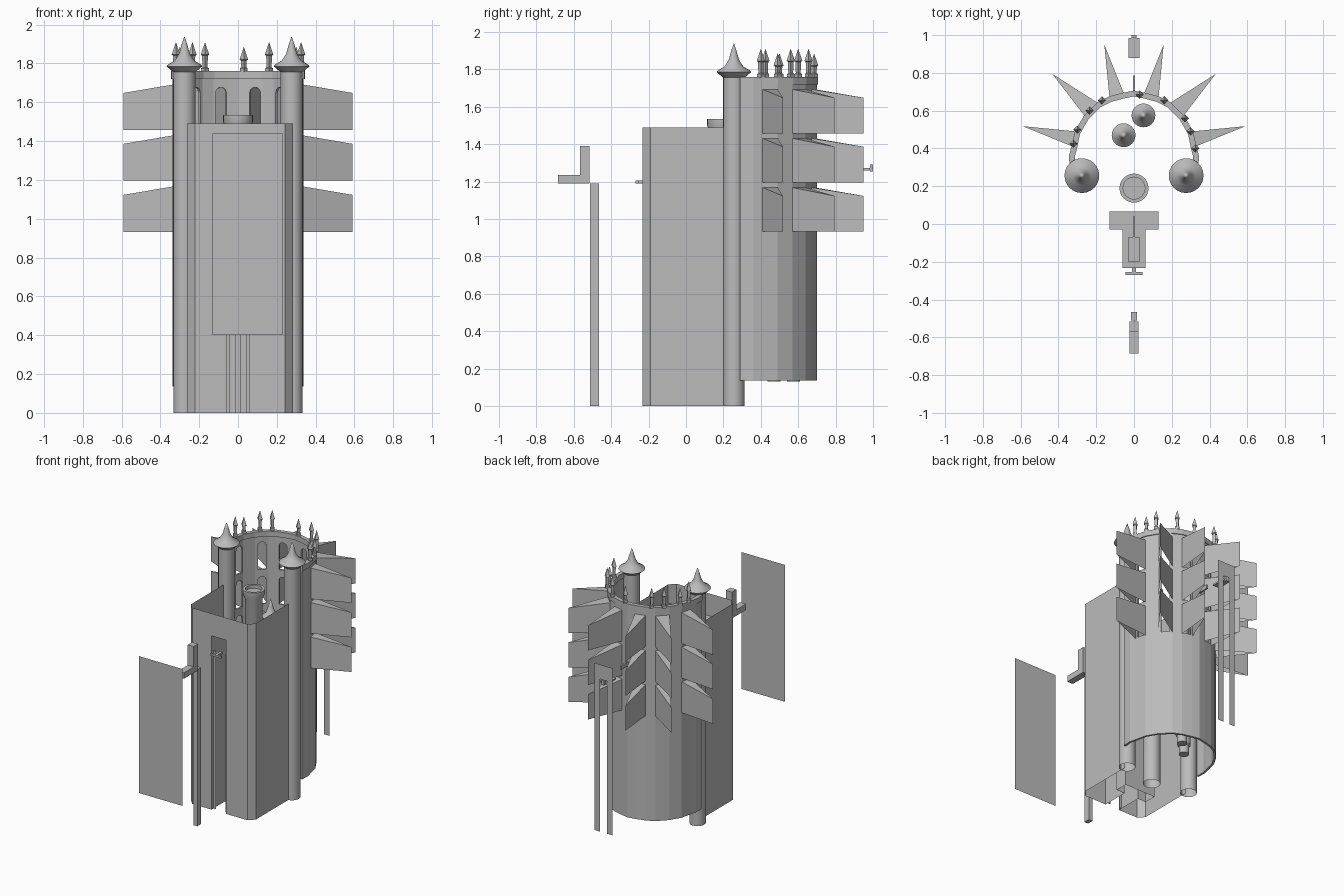
import bpy, bmesh, math
from mathutils import Vector

cube = bpy.data.objects.get("Cube")
if cube:
    bpy.data.objects.remove(cube, do_unlink=True)

stone = bpy.data.materials.new("grey stone")
stone.use_nodes = True
GREY = (0.5, 0.5, 0.5, 1)
stone.diffuse_color = GREY
stone.node_tree.nodes["Principled BSDF"].inputs["Base Color"].default_value = GREY


def finish(bm, name, smooth=False):
    bmesh.ops.recalc_face_normals(bm, faces=bm.faces)
    mesh = bpy.data.meshes.new(name)
    bm.to_mesh(mesh)
    bm.free()
    mesh.materials.append(stone)
    ob = bpy.data.objects.new(name, mesh)
    bpy.context.collection.objects.link(ob)
    if smooth:
        bpy.ops.object.select_all(action='DESELECT')
        ob.select_set(True)
        bpy.context.view_layer.objects.active = ob
        bpy.ops.object.shade_smooth_by_angle(angle=math.radians(35))
    return ob


def box(name, x, y, z):
    bm = bmesh.new()
    bmesh.ops.create_cube(bm, size=1)
    for v in bm.verts:
        v.co = [r[0] + (c + 0.5) * (r[1] - r[0]) for r, c in zip((x, y, z), v.co)]
    return finish(bm, name)


def lathe(name, x, y, profile, sides=24, smooth=True):
    bm = bmesh.new()
    vs = [bm.verts.new((r, 0, z)) for r, z in profile]
    edges = [bm.edges.new(p) for p in zip(vs, vs[1:])]
    bmesh.ops.spin(bm, geom=vs + edges, cent=(0, 0, 0), axis=(0, 0, 1),
                   angle=math.tau, steps=sides)
    bmesh.ops.remove_doubles(bm, verts=bm.verts, dist=0.0005)
    bmesh.ops.translate(bm, verts=bm.verts, vec=(x, y, 0))
    return finish(bm, name, smooth)


def sheet(bm, path, z0, z1):
    """Upright thin wall along a plan path."""
    for a, b in zip(path, path[1:]):
        bm.faces.new([bm.verts.new((*p, z)) for p, z in
                      ((a, z0), (b, z0), (b, z1), (a, z1))])


def slab(bm, plan, z0, z1):
    """Closed prism over a plan outline."""
    f = bm.faces.new([bm.verts.new((x, y, z0)) for x, y in plan])
    ext = bmesh.ops.extrude_face_region(bm, geom=[f])
    bmesh.ops.translate(bm, vec=(0, 0, z1 - z0),
                        verts=[v for v in ext["geom"] if isinstance(v, bmesh.types.BMVert)])


def mirror(path):
    return [(-x, y) for x, y in path]


# Front hall: chamfered sheet wall with a doorway leading to a T-shaped chamber
L, R, F, SLOT, DOOR = -0.262, 0.283, -0.232, 0.06, 1.32
bm = bmesh.new()
sheet(bm, [(L, 0.24), (L, -0.19), (L + 0.04, F), (-SLOT, F)], 0, 1.49)
sheet(bm, [(SLOT, F), (R - 0.04, F), (R, -0.19), (R, 0.24)], 0, 1.49)
sheet(bm, [(-SLOT, F), (SLOT, F)], DOOR, 1.49)
half = [(SLOT, F), (SLOT, -0.03), (0.13, -0.03), (0.13, 0.065)]
chamber = half + mirror(half)[::-1]
sheet(bm, chamber, 0, DOOR)
bm.faces.new([bm.verts.new((x, y, DOOR)) for x, y in chamber])
bmesh.ops.remove_doubles(bm, verts=bm.verts, dist=0.0005)
finish(bm, "front_hall", True)

# Doorway fittings
box("door_lintel_block", (-0.03, 0.03), (-0.2, -0.07), (DOOR, DOOR + 0.01))
box("door_ridge", (-0.005, 0.005), (-0.07, 0.04), (DOOR, DOOR + 0.01))
box("door_handle_stem", (-0.01, 0.01), (-0.255, -0.2), (1.19, 1.205))
box("door_handle_bar", (-0.045, 0.045), (-0.27, -0.255), (1.19, 1.205))
for s in (-1, 1):
    box("door_jamb", sorted((s * 0.04, s * 0.06)), (-0.21, -0.205), (0, 1.2))

# Two corner columns with flared spires
for s in (-1, 1):
    lathe("corner_column", s * 0.276, 0.256,
          [(0.057, 0), (0.057, 1.755), (0.092, 1.785), (0.088, 1.792),
           (0.05, 1.815), (0.028, 1.85), (0.014, 1.9), (0, 1.94)])

# Round turret and two inner spired towers
lathe("round_turret", 0, 0.19,
      [(0.06, 0), (0.06, 1.46), (0.077, 1.5), (0.077, 1.535), (0.058, 1.535),
       (0.058, 1.51), (0, 1.51)])
for x, y, top in ((-0.055, 0.47, 1.34), (0.05, 0.575, 1.34)):
    lathe("inner_tower", x, y,
          [(0, 0.13), (0.035, 0.13), (0.035, 0.19), (0.045, 0.2), (0.045, top - 0.16),
           (0.063, top - 0.135), (0.035, top - 0.11), (0.016, top - 0.06), (0, top)])

# Rear apse: faceted ring wall, open to the front
right = [(0.335, 0.29), (0.338, 0.36), (0.325, 0.41), (0.307, 0.49), (0.26, 0.57),
         (0.19, 0.64), (0.13, 0.67), (0.053, 0.69)]
outer = right + [(0, 0.7)] + mirror(right)[::-1]
CENTRE = Vector((0, 0.3))


def inset(path, d):
    return [tuple(Vector(p) - (Vector(p) - CENTRE).normalized() * d) for p in path]


bm = bmesh.new()
slab(bm, outer + inset(outer, 0.015)[::-1], 0.135, 1.72)
apse = finish(bm, "apse_wall")
bm = bmesh.new()
slab(bm, inset(outer, -0.006) + inset(outer, 0.025)[::-1], 1.72, 1.76)
finish(bm, "apse_parapet")

# Wedge hoods in three rows, each over an arched window
hoods = [(right[2], right[3], (0.59, 0.518)), (right[4], right[5], (0.433, 0.795)),
         (right[6], right[7], (0.157, 0.95))]
hoods += [tuple(mirror(h)) for h in hoods]
hood_bm, cut_bm = bmesh.new(), bmesh.new()
for a, b, tip in hoods:
    for base in (0.933, 1.196, 1.458):
        low = [hood_bm.verts.new((*p, base)) for p in (a, tip, b)]
        high = [hood_bm.verts.new((*p, base + h))
                for p, h in ((a, 0.235), (tip, 0.19), (b, 0.235))]
        for i in (0, 1):
            hood_bm.faces.new((low[i], low[i + 1], high[i + 1], high[i]))
        hood_bm.faces.new(high)
        # Arch outline in the plane of the wall, pushed through it
        mid = (Vector(a) + Vector(b)) / 2
        along = (Vector(b) - Vector(a)).normalized()
        out = Vector((along.y, -along.x)) * 0.04
        w = 0.029
        arch = [(-w, 0.01), (w, 0.01)]
        arch += [(w * math.cos(t * math.pi / 8), 0.19 + w * math.sin(t * math.pi / 8))
                 for t in range(9)]
        f = cut_bm.faces.new([cut_bm.verts.new((*(mid + along * u - out), base + z))
                              for u, z in arch])
        ext = bmesh.ops.extrude_face_region(cut_bm, geom=[f])
        bmesh.ops.translate(cut_bm, vec=(*(out * 2), 0), verts=[
            v for v in ext["geom"] if isinstance(v, bmesh.types.BMVert)])
finish(hood_bm, "window_hoods")
cutter = finish(cut_bm, "window_cutter")
mod = apse.modifiers.new("windows", 'BOOLEAN')
mod.operation, mod.solver, mod.object = 'DIFFERENCE', 'EXACT', cutter
bpy.context.view_layer.objects.active = apse
bpy.ops.object.modifier_apply(modifier=mod.name)
bpy.data.objects.remove(cutter, do_unlink=True)

# Small pointed finials along the parapet
for x, y, top in ((-0.32, 0.425, 1.91), (-0.3, 0.5, 1.885), (-0.235, 0.6, 1.91),
                  (-0.17, 0.655, 1.91), (0.03, 0.685, 1.885), (0.16, 0.655, 1.91),
                  (0.27, 0.56, 1.91), (0.3, 0.49, 1.885), (0.325, 0.4, 1.91)):
    lathe("finial", x, y, [(0.02, 1.755), (0.02, 1.775), (0.013, 1.78), (0.015, top - 0.07),
                           (0.022, top - 0.065), (0, top)], 4, False)

# Free-standing front post with its bracket
box("front_post", (-0.016, 0.016), (-0.512, -0.465), (0, 1.19))
box("bracket_arm", (-0.025, 0.025), (-0.685, -0.515), (1.19, 1.235))
box("bracket_upright", (-0.025, 0.025), (-0.568, -0.515), (1.235, 1.39))

# Flat front screen
bm = bmesh.new()
sheet(bm, [(-0.132, -1), (0.232, -1)], 0.4, 1.44)
finish(bm, "front_screen")

# Rear slotted gate sheet and its latch pieces
bm = bmesh.new()
for s in (-1, 1):
    sheet(bm, [(s * 0.028, 0.99), (s * 0.075, 0.99)], 0.13, 1.4)
sheet(bm, [(-0.028, 0.99), (0.028, 0.99)], 1.29, 1.4)
finish(bm, "rear_gate")
box("rear_latch", (-0.028, 0.028), (0.88, 0.985), (1.26, 1.272))
box("rear_latch_tip", (-0.012, 0.012), (0.985, 1), (1.255, 1.29))
box("rear_pin", (-0.006, 0.006), (0.695, 0.785), (1.29, 1.32))
